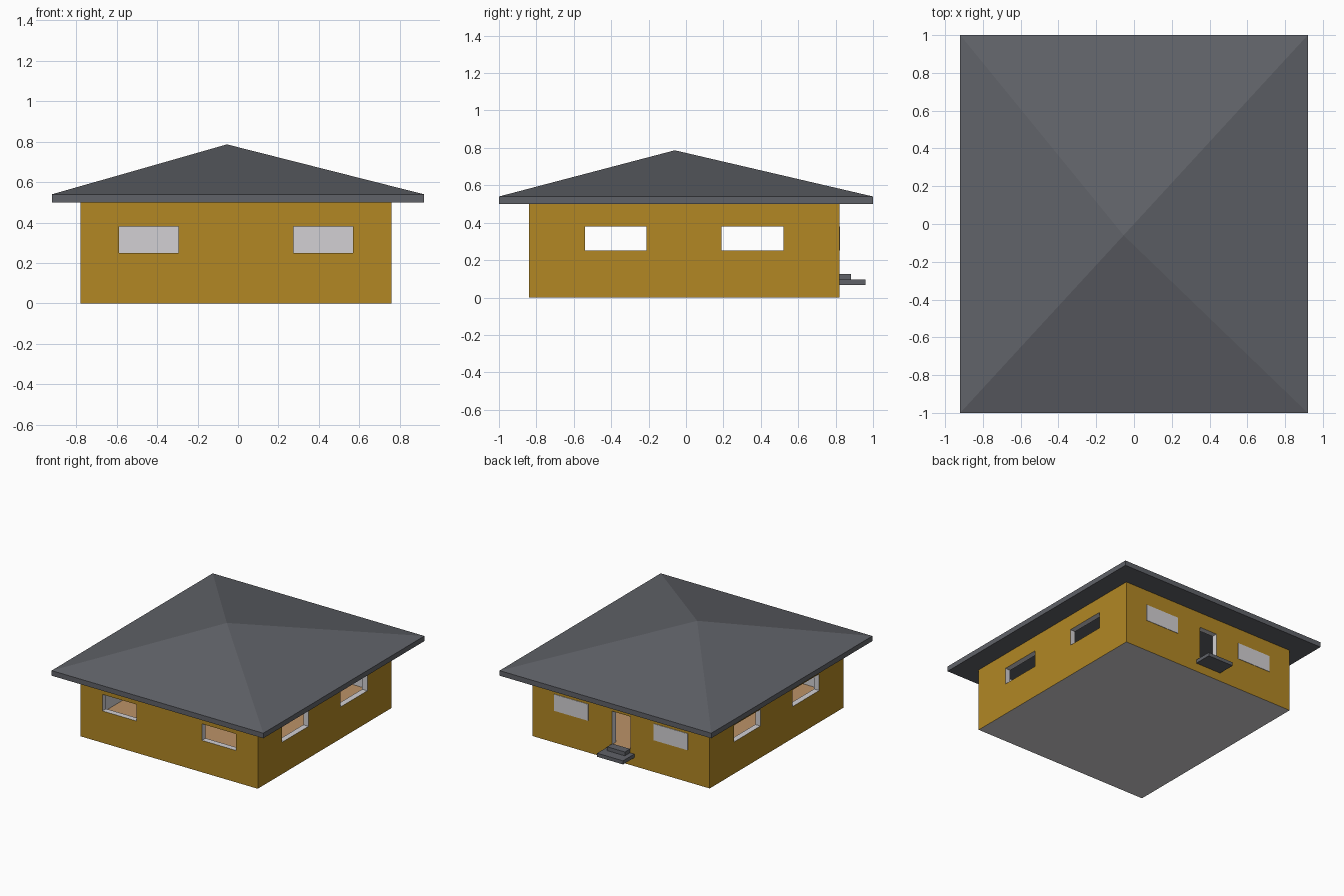
import bpy, bmesh

if "Cube" in bpy.data.objects:
    bpy.data.objects.remove(bpy.data.objects["Cube"])


def material(name, rgb):
    # sRGB 0-255 to linear
    lin = [((c / 255 + 0.055) / 1.055) ** 2.4 for c in rgb]
    m = bpy.data.materials.new(name)
    m.diffuse_color = (*lin, 1)
    m.use_nodes = True
    m.node_tree.nodes["Principled BSDF"].inputs["Base Color"].default_value = m.diffuse_color
    return m


ochre = material("ochre_wall", (178, 135, 36))
light = material("light_grey", (210, 208, 211))
slate = material("slate_grey", (96, 98, 104))
tan = material("tan_floor", (188, 147, 104))


def make(name, bm, *mats):
    bmesh.ops.recalc_face_normals(bm, faces=bm.faces)
    me = bpy.data.meshes.new(name)
    bm.to_mesh(me)
    bm.free()
    for m in mats:
        me.materials.append(m)
    ob = bpy.data.objects.new(name, me)
    bpy.context.collection.objects.link(ob)
    return ob


def add_box(bm, x0, x1, y0, y1, z0, z1):
    for v in bmesh.ops.create_cube(bm, size=1)["verts"]:
        v.co = (x1 if v.co.x > 0 else x0,
                y1 if v.co.y > 0 else y0,
                z1 if v.co.z > 0 else z0)


def box(name, mat, *dims):
    bm = bmesh.new()
    add_box(bm, *dims)
    return make(name, bm, mat)


# House dimensions
X0, X1, Y0, Y1, H = -0.78, 0.76, -0.84, 0.82, 0.50
T, FLOOR = 0.045, 0.12
WZ = (0.25, 0.38)
WIN_X = [(-0.59, -0.295), (0.275, 0.57)]
WIN_Y = [(-0.54, -0.21), (0.19, 0.52)]
DOOR = (-0.09, 0.067)

# Wall shell: outer box minus the room and the openings
walls = box("walls", ochre, X0, X1, Y0, Y1, 0, H)
walls.data.materials.append(light)
walls.data.materials.append(tan)


def cut(*dims):
    cutter = box("cutter", ochre, *dims)
    cutter.hide_render = True
    mod = walls.modifiers.new("cut", 'BOOLEAN')
    mod.operation, mod.solver, mod.object = 'DIFFERENCE', 'EXACT', cutter
    bpy.context.view_layer.objects.active = walls
    bpy.ops.object.modifier_apply(modifier=mod.name)
    bpy.data.objects.remove(cutter)


cut(X0 + T, X1 - T, Y0 + T, Y1 - T, FLOOR, H + 0.1)
for a, b in WIN_X:                                   # front windows
    cut(a, b, Y0 - 0.1, Y0 + 0.1, *WZ)
for a, b in WIN_Y:                                   # windows through both sides
    cut(X0 - 0.1, X1 + 0.1, a, b, *WZ)
cut(*DOOR, Y1 - 0.1, Y1 + 0.1, FLOOR, 0.38)          # back doorway

# Outside ochre, inside and underside light grey, floor tan
for p in walls.data.polygons:
    c, n = p.center, p.normal
    outer = min(abs(c.x - X0), abs(c.x - X1), abs(c.y - Y0), abs(c.y - Y1)) < 1e-3
    if n.z > 0.9 and abs(c.z - FLOOR) < 1e-3:
        p.material_index = 2
    elif abs(n.z) < 0.1 and outer:
        p.material_index = 0
    else:
        p.material_index = 1

# Closed panes on the back wall
for i, (a, b) in enumerate(WIN_X):
    box(f"back_window_{i + 1}", light, a, b, Y1 - 0.001, Y1 + 0.003, *WZ)

# Pyramid roof with a fascia and flat soffit
bm = bmesh.new()
corners = [(-0.92, -1), (0.92, -1), (0.92, 1), (-0.92, 1)]
low = [bm.verts.new((x, y, H)) for x, y in corners]
high = [bm.verts.new((x, y, 0.54)) for x, y in corners]
apex = bm.verts.new((-0.055, -0.06, 0.787))
bm.faces.new(low)
for i in range(4):
    j = (i + 1) % 4
    bm.faces.new((low[i], low[j], high[j], high[i]))
    bm.faces.new((high[i], high[j], apex))
make("roof", bm, slate)

# Back door steps
box("lower_step", slate, -0.125, 0.1, Y1 - 0.01, 0.96, 0.067, 0.095)
box("upper_step", slate, -0.087, 0.067, Y1 - 0.001, 0.883, 0.095, 0.125)
